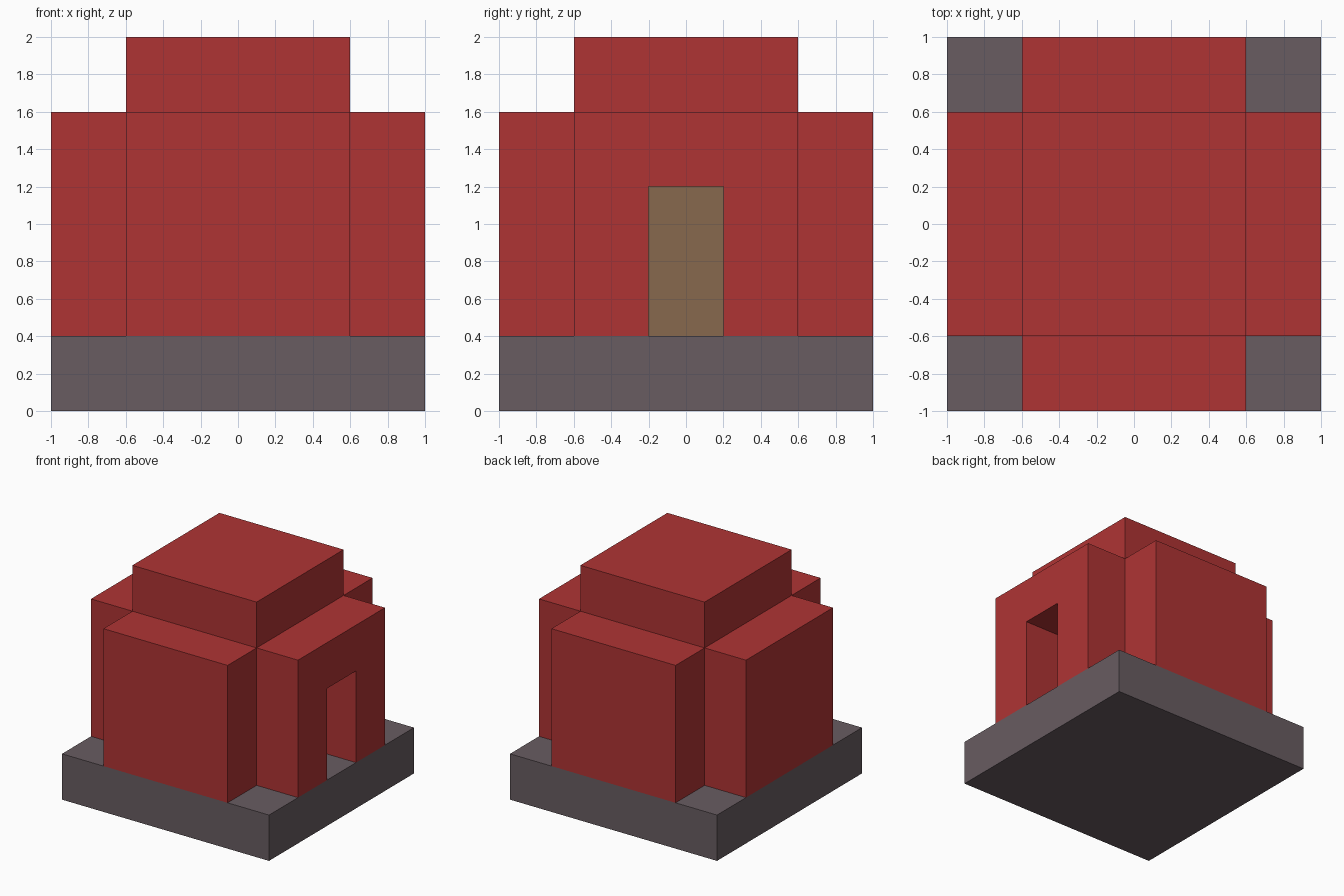
import bpy
import bmesh
from mathutils import Vector

cube = bpy.data.objects.get("Cube")
if cube:
    bpy.data.objects.remove(cube, do_unlink=True)


def material(name, rgb):
    mat = bpy.data.materials.new(name)
    mat.use_nodes = True
    color = (*rgb, 1)
    mat.diffuse_color = color
    mat.node_tree.nodes["Principled BSDF"].inputs["Base Color"].default_value = color
    return mat


red = material("red brick", (0.43, 0.034, 0.034))
grey = material("grey stone", (0.138, 0.107, 0.12))
tan = material("tan wood", (0.242, 0.138, 0.076))


def box(name, low, high, mat):
    """Flat-sided box between two opposite corners."""
    low, high = Vector(low), Vector(high)
    bm = bmesh.new()
    bmesh.ops.create_cube(bm, size=1)
    for v in bm.verts:
        v.co = (low + high) / 2 + v.co * (high - low)
    mesh = bpy.data.meshes.new(name)
    bm.to_mesh(mesh)
    bm.free()
    mesh.materials.append(mat)
    obj = bpy.data.objects.new(name, mesh)
    bpy.context.collection.objects.link(obj)
    return obj


EDGE, CORE, DOOR = 1.0, 0.6, 0.2           # half widths
FLOOR, LINTEL, EAVES, TOP = 0.4, 1.2, 1.6, 2.0  # heights

# Stone base and raised central block
box("base", (-EDGE, -EDGE, 0), (EDGE, EDGE, FLOOR), grey)
box("central_block", (-CORE, -CORE, FLOOR), (CORE, CORE, TOP), red)

# Solid wings on three sides
box("front_wing", (-CORE, -EDGE, FLOOR), (CORE, -CORE, EAVES), red)
box("back_wing", (-CORE, CORE, FLOOR), (CORE, EDGE, EAVES), red)
box("right_wing", (-EDGE, -CORE, FLOOR), (-CORE, CORE, EAVES), red)

# Entrance wing: extrude an arch-shaped outline around the doorway
outline = [(-CORE, FLOOR), (-CORE, EAVES), (CORE, EAVES), (CORE, FLOOR),
           (DOOR, FLOOR), (DOOR, LINTEL), (-DOOR, LINTEL), (-DOOR, FLOOR)]
bm = bmesh.new()
face = bm.faces.new([bm.verts.new((CORE, y, z)) for y, z in outline])
sweep = bmesh.ops.extrude_face_region(bm, geom=[face], use_keep_orig=True)
for item in sweep["geom"]:
    if isinstance(item, bmesh.types.BMVert):
        item.co.x = EDGE
bmesh.ops.recalc_face_normals(bm, faces=bm.faces)
mesh = bpy.data.meshes.new("entrance_wing")
bm.to_mesh(mesh)
bm.free()
mesh.materials.append(red)
bpy.context.collection.objects.link(bpy.data.objects.new("entrance_wing", mesh))

# Door set at the back of the entrance recess
box("door", (CORE, -DOOR, FLOOR), (CORE + 0.008, DOOR, LINTEL), tan)
